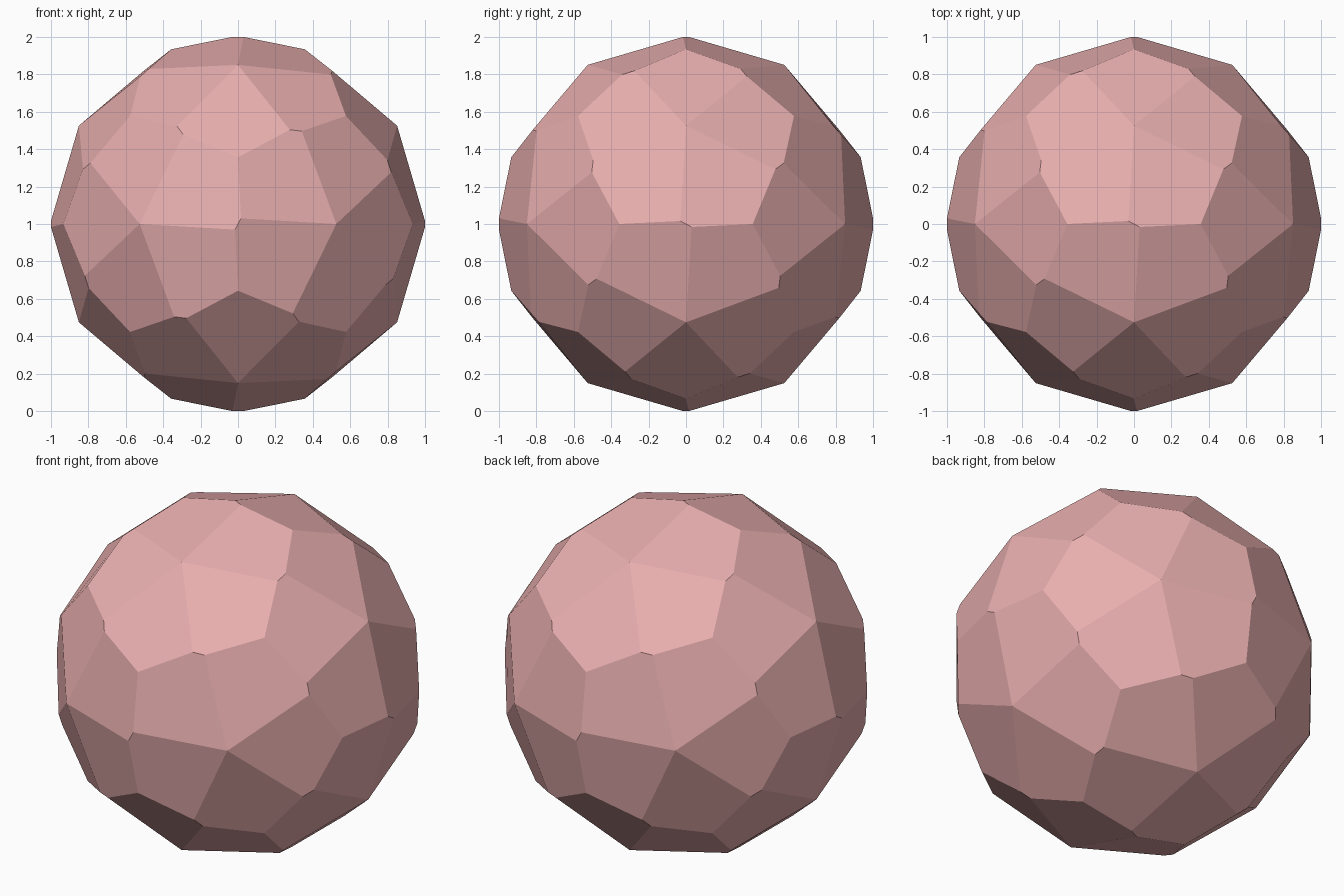
import bpy, bmesh, math
from mathutils import Matrix, Vector

if "Cube" in bpy.data.objects:
    bpy.data.objects.remove(bpy.data.objects["Cube"])

# One corner of each kind: five-fold, three-fold, and the end of a short edge
PHI = (1 + math.sqrt(5)) / 2
five = Vector((1, -PHI, 0)).normalized()
three = Vector((0, -PHI, 1 / PHI)).normalized()
short_end = Vector((0.016, -1, 0.03))

# The 60 icosahedral rotations: axis swaps, paired sign flips, fifth turns
cycle = Matrix(((0, 1, 0), (0, 0, 1), (1, 0, 0)))
swaps = [Matrix.Identity(3), cycle, cycle @ cycle]
flips = [Matrix.Diagonal(Vector(s)) for s in
         ((1, 1, 1), (1, -1, -1), (-1, 1, -1), (-1, -1, 1))]
turns = [Matrix.Rotation(math.radians(72 * k), 3, five) for k in range(5)]

bm = bmesh.new()
for t in turns:
    for f in flips:
        for s in swaps:
            for seed in (five, three, short_end):
                bm.verts.new(t @ f @ s @ seed)
bmesh.ops.remove_doubles(bm, verts=bm.verts[:], dist=0.001)

# Skin the corners, then merge nearly flat triangles into 60 pentagons
bmesh.ops.convex_hull(bm, input=bm.verts[:])
bmesh.ops.dissolve_limit(bm, angle_limit=math.radians(6),
                         verts=bm.verts[:], edges=bm.edges[:])
bmesh.ops.recalc_face_normals(bm, faces=bm.faces[:])
bmesh.ops.translate(bm, verts=bm.verts[:], vec=(0, 0, 1))

mesh = bpy.data.meshes.new("faceted_ball")
bm.to_mesh(mesh)
bm.free()
ball = bpy.data.objects.new("faceted_ball", mesh)
bpy.context.collection.objects.link(ball)

# Dusty pink colour
mat = bpy.data.materials.new("dusty_pink")
mat.diffuse_color = (0.8, 0.42, 0.42, 1)
mat.use_nodes = True
mat.node_tree.nodes["Principled BSDF"].inputs["Base Color"].default_value = mat.diffuse_color
mesh.materials.append(mat)
